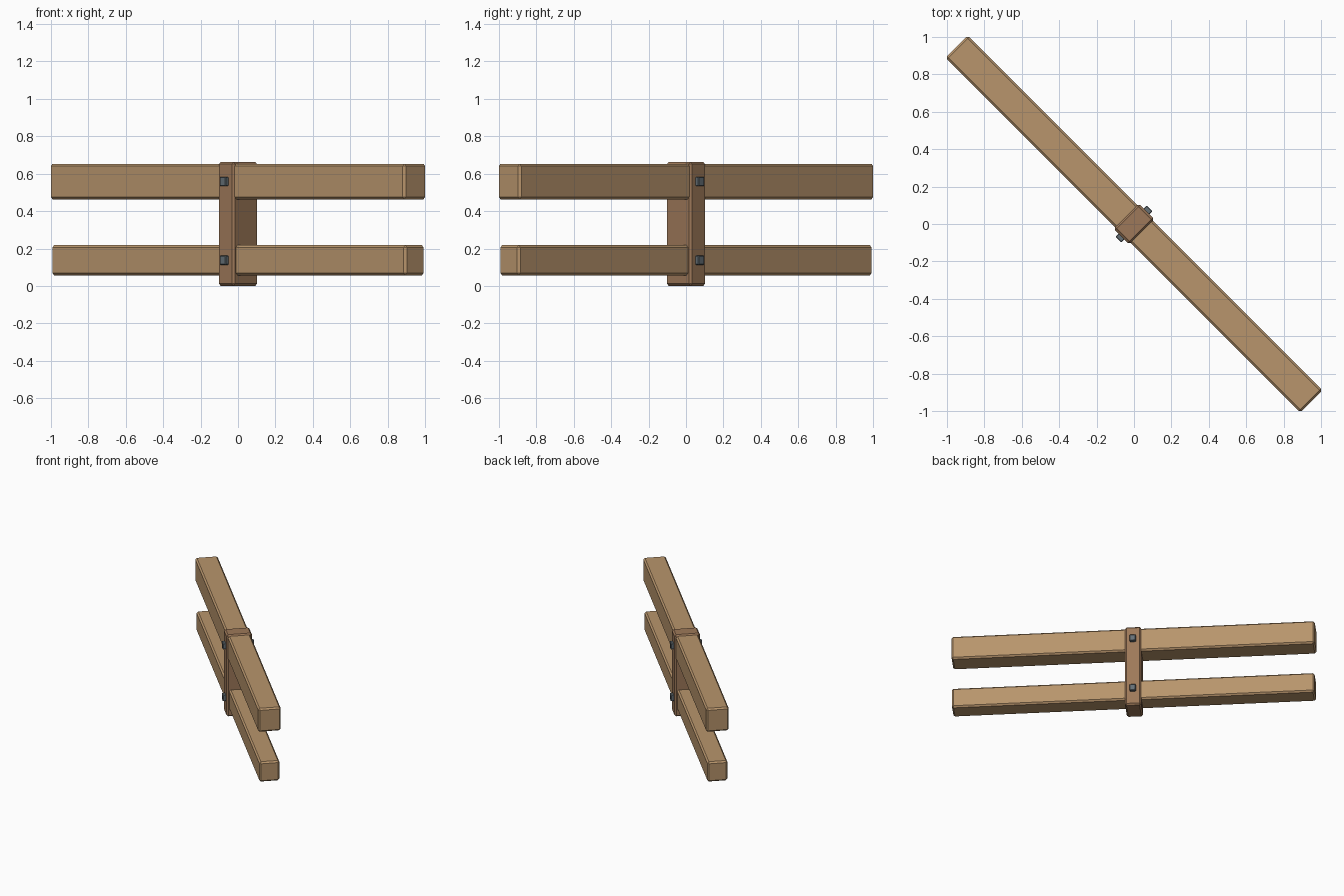
import bpy, bmesh
from math import pi
from mathutils import Matrix

if "Cube" in bpy.data.objects:
    bpy.data.objects.remove(bpy.data.objects["Cube"])

TURN = Matrix.Rotation(-pi / 4, 4, 'Z')  # the fence runs diagonally


def material(name, rgb):
    m = bpy.data.materials.new(name)
    m.diffuse_color = (*rgb, 1)
    m.use_nodes = True
    m.node_tree.nodes["Principled BSDF"].inputs["Base Color"].default_value = m.diffuse_color
    return m


def beam(name, size, centre, bevel, mat):
    """Chamfered box, placed in the fence's own frame, then turned 45 degrees."""
    bm = bmesh.new()
    bmesh.ops.create_cube(bm, size=1, matrix=Matrix.Diagonal((*size, 1)))
    bmesh.ops.bevel(bm, geom=bm.edges[:], offset=bevel, segments=1,
                    affect='EDGES', profile=0.5)
    me = bpy.data.meshes.new(name)
    bm.to_mesh(me)
    bm.free()
    me.materials.append(mat)
    ob = bpy.data.objects.new(name, me)
    ob.matrix_world = TURN @ Matrix.Translation(centre)
    bpy.context.collection.objects.link(ob)
    return ob


rail_wood = material("rail_wood", (0.48, 0.30, 0.15))
post_wood = material("post_wood", (0.34, 0.19, 0.10))
iron = material("iron", (0.13, 0.16, 0.18))

# Central post
beam("post", (0.12, 0.19, 0.663), (0, 0, 0.3315), 0.012, post_wood)

# Two long rails through the post
beam("upper_rail", (2.684, 0.169, 0.19), (0, 0, 0.558), 0.012, rail_wood)
beam("lower_rail", (2.68, 0.15, 0.161), (0, 0, 0.137), 0.012, rail_wood)

# Square bolt heads on both faces of the post
for level, z in (("upper", 0.558), ("lower", 0.137)):
    for face, s in (("front", -1), ("back", 1)):
        beam(f"{level}_{face}_bolt", (0.045, 0.036, 0.05),
             (0, s * 0.1, z), 0.004, iron)
